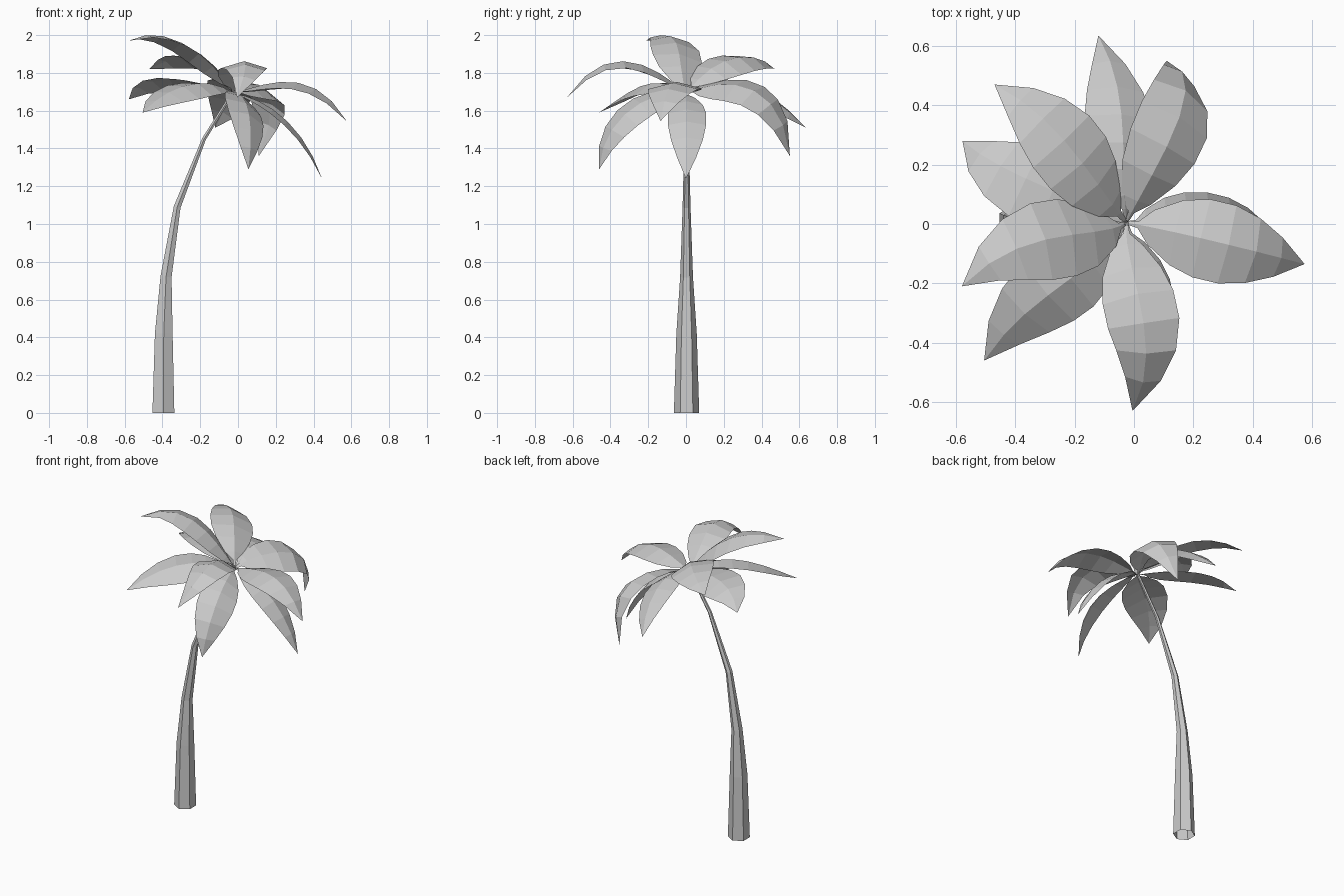
import bpy, bmesh, math
from mathutils import Vector

if "Cube" in bpy.data.objects:
    bpy.data.objects.remove(bpy.data.objects["Cube"])


def make_object(name, bm):
    bmesh.ops.recalc_face_normals(bm, faces=bm.faces)
    me = bpy.data.meshes.new(name)
    bm.to_mesh(me)
    bm.free()
    ob = bpy.data.objects.new(name, me)
    bpy.context.collection.objects.link(ob)
    return ob


# Trunk: six-sided tapered tube swept along a leaning path (x, z, radius)
path = [(-.395, 0, .067), (-.393, .42, .054), (-.381, .72, .034),
        (-.322, 1.09, .021), (-.18, 1.45, .012), (-.025, 1.70, .009)]
bm = bmesh.new()
rings = []
for i, (x, z, r) in enumerate(path):
    a, b = path[max(i - 1, 0)], path[min(i + 1, len(path) - 1)]
    t = Vector((b[0] - a[0], 0, b[1] - a[1])).normalized()
    if i == 0:
        t = Vector((0, 0, 1))
    u = Vector((t.z, 0, -t.x))
    ring = []
    for k in range(6):
        ang = math.radians(90 + 60 * k)
        p = Vector((x, .003, z)) + u * r * math.cos(ang) + Vector((0, r * math.sin(ang), 0))
        ring.append(bm.verts.new(p))
    rings.append(ring)
for lo, hi in zip(rings, rings[1:]):
    for k in range(6):
        bm.faces.new((lo[k], lo[(k + 1) % 6], hi[(k + 1) % 6], hi[k]))
make_object("trunk", bm)

# Fronds: folded blades along a midrib curve, (position, half width) rows
ROWS = [(0, .006), (.07, .012), (.14, .06), (.28, .112), (.42, .135),
        (.57, .135), (.72, .112), (.86, .068), (1, 0)]
CROWN = Vector((-.025, .005, 1.69))


def midrib(p, t):
    # cubic through four points at t = 0, 1/3, 2/3, 1
    out = Vector()
    for i in range(4):
        w = 1
        for j in range(4):
            if j != i:
                w *= (t * 3 - j) / (i - j)
        out += p[i] * w
    return out


def frond(name, p1, p2, tip, fold=.25, roll=0, width=1):
    pts = [CROWN, Vector(p1), Vector(p2), Vector(tip)]
    bm = bmesh.new()
    prev = None
    for t, w in ROWS:
        w *= width
        c = midrib(pts, t)
        d = (midrib(pts, t + .02) - midrib(pts, t - .02)).normalized()
        flat = pts[3] - pts[0]
        side = Vector((flat.y, -flat.x, 0)).normalized()
        side = (side - d * side.dot(d)).normalized()
        up = side.cross(d).normalized()
        s = side * math.cos(roll) + up * math.sin(roll)
        n = up * math.cos(roll) - side * math.sin(roll)
        mid = bm.verts.new(c)
        if w:
            row = [bm.verts.new(c - s * w - n * w * fold), mid,
                   bm.verts.new(c + s * w - n * w * fold)]
        else:
            row = [mid, mid, mid]
        if prev:
            for k in (0, 1):
                vs = list(dict.fromkeys((prev[k], prev[k + 1], row[k + 1], row[k])))
                bm.faces.new(vs)
        prev = row
    make_object(name, bm)


frond("frond_right", (.17, -.035, 1.745), (.38, -.085, 1.73), (.575, -.135, 1.545))
frond("frond_right_low", (.14, .005, 1.635), (.31, .005, 1.49), (.445, 0, 1.24), width=.75)
frond("frond_front", (.0, -.18, 1.82), (.04, -.40, 1.855), (-.005, -.63, 1.67),
      fold=.3, width=.9)
frond("frond_front_low", (.03, -.19, 1.665), (.065, -.37, 1.53), (.055, -.46, 1.29),
      roll=.5, width=.85)
frond("frond_front_left", (-.17, -.15, 1.745), (-.34, -.28, 1.71), (-.505, -.46, 1.59),
      roll=.25)
frond("frond_left_high", (-.16, -.03, 1.86), (-.36, -.07, 1.985), (-.58, -.21, 1.97),
      roll=-.05)
frond("frond_left", (-.22, .09, 1.75), (-.42, .18, 1.76), (-.578, .28, 1.66), roll=-.3)
frond("frond_back_left", (-.14, .16, 1.84), (-.28, .33, 1.885), (-.47, .47, 1.82), roll=-.3)
frond("frond_back", (-.035, .22, 1.75), (-.05, .43, 1.68), (-.12, .635, 1.51),
      roll=-.4, width=.9)
frond("frond_back_right", (.08, .2, 1.74), (.17, .42, 1.665), (.11, .55, 1.36), roll=-.45)
